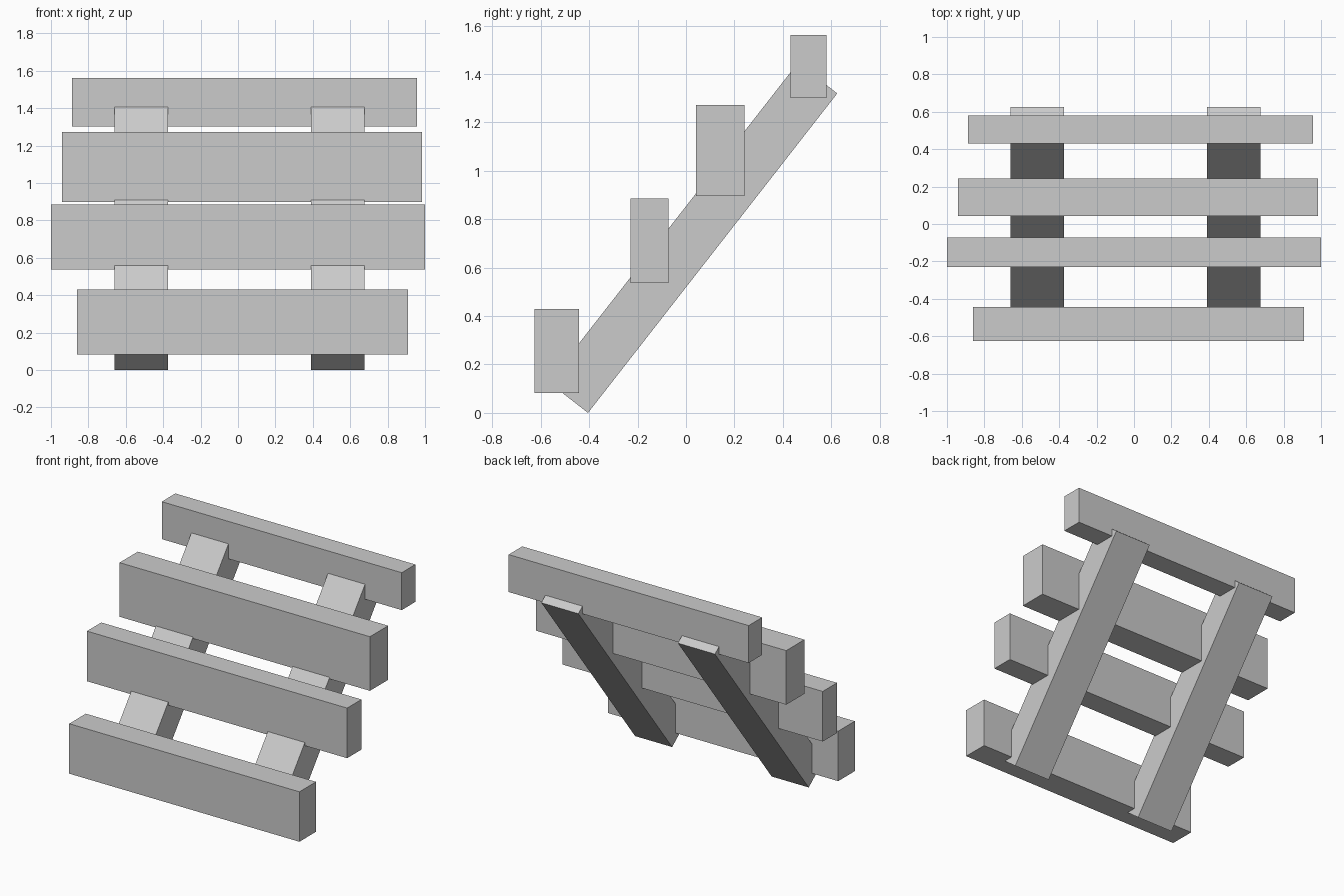
import bpy
import bmesh
from mathutils import Vector

cube = bpy.data.objects.get("Cube")
if cube:
    bpy.data.objects.remove(cube, do_unlink=True)

# Single plain grey
grey = bpy.data.materials.new("light_grey")
grey.use_nodes = True
colour = (0.6, 0.6, 0.6, 1)
grey.diffuse_color = colour
grey.node_tree.nodes["Principled BSDF"].inputs["Base Color"].default_value = colour


def extrude_profile(name, profile, x0, x1):
    """Extrude a closed (y, z) profile along x."""
    bm = bmesh.new()
    face = bm.faces.new([bm.verts.new((x0, y, z)) for y, z in profile])
    result = bmesh.ops.extrude_face_region(bm, geom=[face])
    moved = [v for v in result["geom"] if isinstance(v, bmesh.types.BMVert)]
    bmesh.ops.translate(bm, verts=moved, vec=(x1 - x0, 0, 0))
    bmesh.ops.recalc_face_normals(bm, faces=bm.faces)
    mesh = bpy.data.meshes.new(name)
    bm.to_mesh(mesh)
    bm.free()
    mesh.materials.append(grey)
    obj = bpy.data.objects.new(name, mesh)
    bpy.context.collection.objects.link(obj)
    return obj


# Four uneven treads: x range, y range, z range
treads = [
    ("bottom_tread", (-0.86, 0.91), (-0.625, -0.443), (0.083, 0.43)),
    ("lower_tread", (-1.0, 1.0), (-0.23, -0.073), (0.537, 0.885)),
    ("upper_tread", (-0.94, 0.985), (0.042, 0.242), (0.897, 1.273)),
    ("top_tread", (-0.888, 0.957), (0.431, 0.58), (1.302, 1.562)),
]
for name, (x0, x1), (y0, y1), (z0, z1) in treads:
    extrude_profile(name, [(y0, z0), (y1, z0), (y1, z1), (y0, z1)], x0, x1)

# Two sloping square-ended rails under the treads
foot, head = Vector((-0.405, 0.0)), Vector((0.625, 1.32))
along = (head - foot).normalized()
depth = Vector((-along.y, along.x)) * 0.206
rail_profile = [foot, head, head + depth, foot + depth]
for name, x0, x1 in [("right_rail", -0.66, -0.375), ("left_rail", 0.39, 0.675)]:
    extrude_profile(name, rail_profile, x0, x1)
